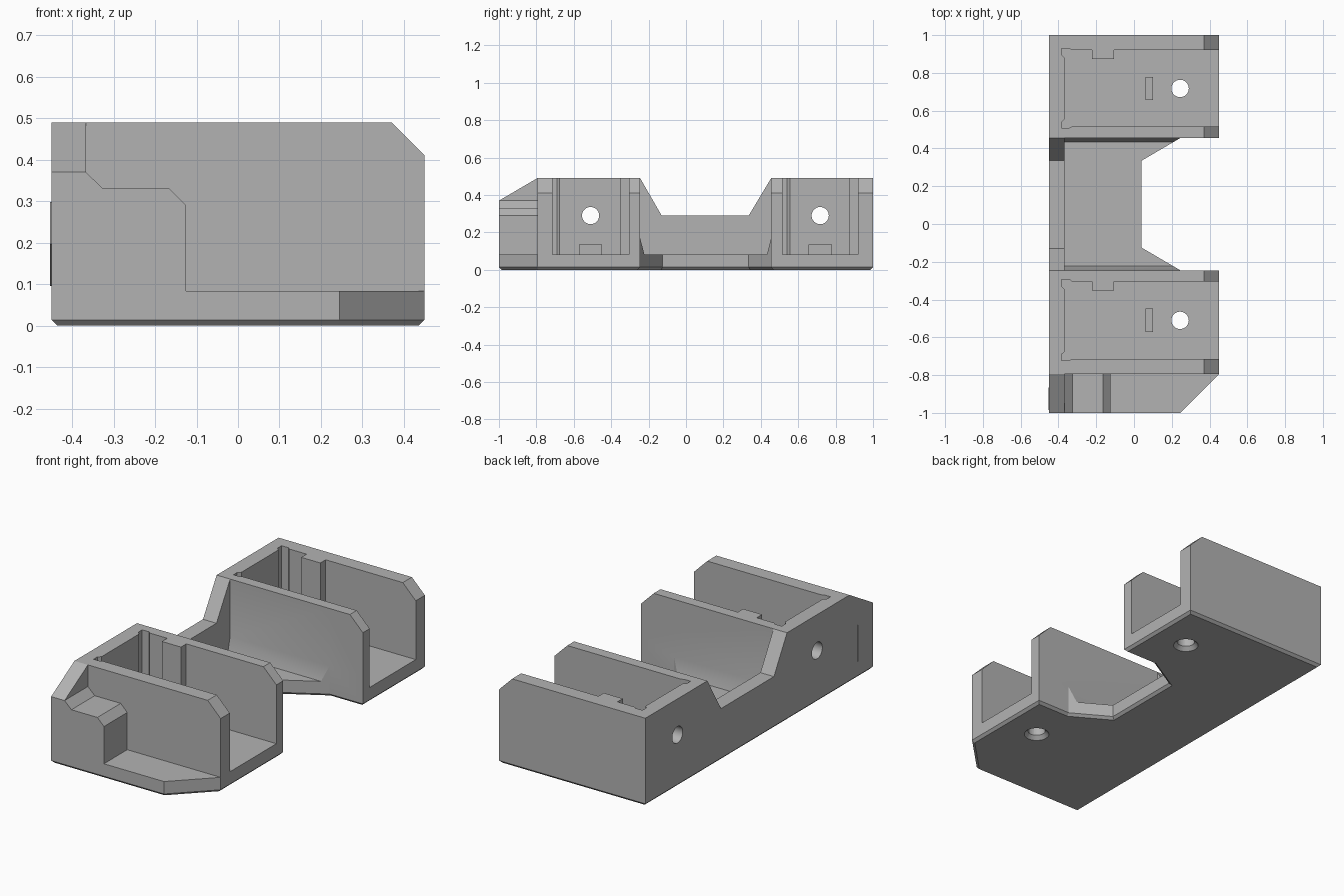
import bpy, bmesh, math
from mathutils import Vector

cube = bpy.data.objects.get("Cube")
if cube:
    bpy.data.objects.remove(cube, do_unlink=True)

grey = bpy.data.materials.new("plain grey")
grey.use_nodes = True
grey.diffuse_color = (0.45, 0.45, 0.45, 1)
grey.node_tree.nodes["Principled BSDF"].inputs["Base Color"].default_value = (0.45, 0.45, 0.45, 1)

FLOOR, TOP, OVER = 0.083, 0.49, 0.6
BACK = -0.367                      # inner face of the back wall
HOLE_X, HOLE_Z = 0.244, 0.29


def add_object(name, bm):
    bmesh.ops.recalc_face_normals(bm, faces=bm.faces)
    mesh = bpy.data.meshes.new(name)
    bm.to_mesh(mesh)
    bm.free()
    obj = bpy.data.objects.new(name, mesh)
    bpy.context.collection.objects.link(obj)
    mesh.materials.append(grey)
    return obj


def prism(points, axis, start, end):
    """Extrude a 2D profile along an axis; points use the other two axes in order."""
    def place(p, t):
        v = list(p)
        v.insert("xyz".index(axis), t)
        return v
    bm = bmesh.new()
    face = bm.faces.new([bm.verts.new(place(p, start)) for p in points])
    grown = bmesh.ops.extrude_face_region(bm, geom=[face])
    shift = Vector(place((0, 0), end - start))
    for v in grown["geom"]:
        if isinstance(v, bmesh.types.BMVert):
            v.co += shift
    return bm


def box(y0, y1, z0, z1):
    return [(y0, z0), (y1, z0), (y1, z1), (y0, z1)]


def circle(cx, cy, r, n=32):
    return [(cx + r * math.cos(math.tau * i / n), cy + r * math.sin(math.tau * i / n)) for i in range(n)]


def cut(target, bm):
    cutter = add_object("cutter", bm)
    mod = target.modifiers.new("cut", 'BOOLEAN')
    mod.operation, mod.solver, mod.object = 'DIFFERENCE', 'EXACT', cutter
    bpy.context.view_layer.objects.active = target
    bpy.ops.object.modifier_apply(modifier=mod.name)
    bpy.data.objects.remove(cutter, do_unlink=True)


# Solid block with a notch in the open side and a clipped front corner
outline = [(-0.45, -1), (0.245, -1), (0.45, -0.795), (0.45, -0.245), (0.245, -0.245), (0.04, -0.125),
           (0.04, 0.335), (0.245, 0.455), (0.45, 0.455), (0.45, 1), (-0.45, 1)]
bm = prism(outline, "z", 0, TOP)
rim = [e for e in bm.edges if all(v.co.z < 0.001 for v in e.verts)]
bmesh.ops.bevel(bm, geom=rim, offset=0.014, segments=1, affect='EDGES', profile=0.5)
body = add_object("holder_body", bm)

# Gap between the bays, with sloping feet along its sides
cut(body, prism([(-0.223, FLOOR), (0.433, FLOOR), (0.455, 0.17), (0.455, OVER),
                 (-0.245, OVER), (-0.245, 0.17)], "x", BACK, OVER))
# Dip in the back wall
cut(body, prism([(-0.13, 0.29), (0.335, 0.29), (0.461, 0.5), (0.461, OVER),
                 (-0.251, OVER), (-0.251, 0.5)], "x", -0.6, -0.3))
# Stepped shoulder at the front
cut(body, prism([(BACK, OVER), (BACK, 0.37), (-0.325, 0.33), (-0.165, 0.33), (-0.125, 0.29),
                 (-0.125, FLOOR), (OVER, FLOOR), (OVER, OVER)], "y", -1.1, -0.795))
# Sloping front end of the back wall
cut(body, prism([(-1.1, 0.3115), (-0.7779, 0.5), (-1.1, 0.5)], "x", -0.6, -0.36))

# The two bays
for y0, y1 in ((-0.715, -0.305), (0.515, 0.92)):
    pocket = [(OVER, y0), (-0.33, y0), (-0.345, y0 - 0.008), (-0.383, y0 - 0.008),
              (-0.383, y0 + 0.025), (BACK, y0 + 0.04), (BACK, y1 - 0.04), (-0.383, y1 - 0.025),
              (-0.383, y1 + 0.01), (-0.34, y1 + 0.01), (-0.33, y1), (-0.222, y1),
              (-0.222, y1 - 0.047), (-0.105, y1 - 0.047), (-0.105, y1), (OVER, y1)]
    cut(body, prism(pocket, "z", FLOOR, OVER))

    # Screw hole in the floor with a countersink underneath, and a hole in the back wall
    mid = (y0 + y1) / 2
    cut(body, prism(circle(HOLE_X, mid, 0.046), "z", -0.1, 0.2))
    sink = prism(circle(HOLE_X, mid, 0.07), "z", -0.005, 0.022)
    for v in sink.verts:
        if v.co.z > 0:
            v.co.x = HOLE_X + (v.co.x - HOLE_X) * 0.64
            v.co.y = mid + (v.co.y - mid) * 0.64
    cut(body, sink)
    cut(body, prism(circle(mid, HOLE_Z, 0.046), "x", -0.6, -0.3))

    # Locating tab on the floor
    add_object("floor_tab", prism(box(mid - 0.062, mid + 0.062, FLOOR - 0.01, 0.135), "x", 0.062, 0.1))

# Clipped upper corners of the bay walls
cut(body, prism([(0.36, 0.5), (0.46, 0.4), (0.46, 0.5)], "y", -1.2, 1.2))

# Raised triangular marker on the back
add_object("direction_marker", prism([(-0.865, 0.095), (-0.865, 0.298), (-0.985, 0.197)], "x", -0.453, -0.44))

# Smooth shading on the round holes only
for obj in bpy.data.objects:
    obj.select_set(obj == body)
bpy.context.view_layer.objects.active = body
bpy.ops.object.shade_smooth_by_angle(angle=math.radians(20))
